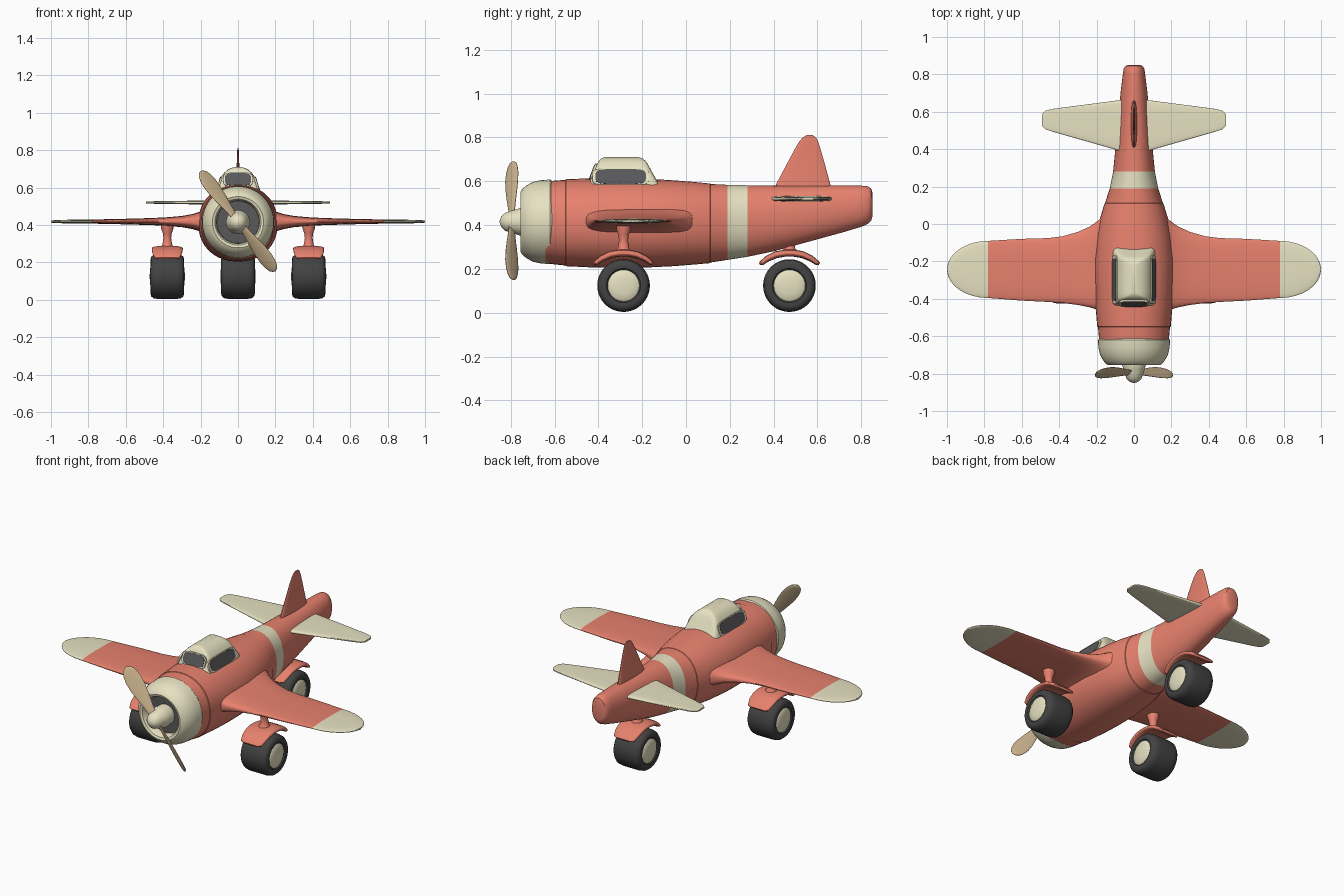
import bpy, bmesh, math
from mathutils import Vector as V

if "Cube" in bpy.data.objects:
    bpy.data.objects.remove(bpy.data.objects["Cube"])

def mat(name, c):
    m = bpy.data.materials.new(name)
    m.diffuse_color = (*c, 1)
    m.use_nodes = True
    m.node_tree.nodes["Principled BSDF"].inputs["Base Color"].default_value = m.diffuse_color
    return m

RED = mat("red_paint", (0.80, 0.22, 0.155))
CREAM = mat("cream_paint", (0.80, 0.76, 0.54))
RUBBER = mat("rubber", (0.055, 0.055, 0.055))
GLASS = mat("dark_glass", (0.10, 0.10, 0.105))
WOOD = mat("wood", (0.62, 0.47, 0.28))
X, Y, Z = V((1, 0, 0)), V((0, 1, 0)), V((0, 0, 1))

def ring(c, u, v, e=2, n=40):
    """Superellipse ring around c with half axes u and v."""
    f = lambda t: math.copysign(abs(t) ** (2 / e), t)
    c = V(c)
    return [c + u * f(math.cos(a)) + v * f(math.sin(a))
            for a in (2 * math.pi * (i + 0.5) / n for i in range(n))]

def loft(name, rings, mats, pick=None, mirror=False, angle=35):
    """Skin a list of rings, cap both ends, colour faces by their centre."""
    bm = bmesh.new()
    rows = [[bm.verts.new(p) for p in r] for r in rings]
    n = len(rows[0])
    for a, b in zip(rows, rows[1:]):
        for i in range(n):
            bm.faces.new((a[i], a[(i + 1) % n], b[(i + 1) % n], b[i]))
    bm.faces.new(rows[0])
    bm.faces.new(rows[-1])
    bmesh.ops.recalc_face_normals(bm, faces=bm.faces)
    for f in bm.faces:
        f.smooth = True
        if pick:
            f.material_index = pick(f.calc_center_median())
    me = bpy.data.meshes.new(name)
    bm.to_mesh(me)
    bm.free()
    me.set_sharp_from_angle(angle=math.radians(angle))
    for m in mats:
        me.materials.append(m)
    ob = bpy.data.objects.new(name, me)
    bpy.context.collection.objects.link(ob)
    if mirror:
        ob.modifiers.new("mirror", 'MIRROR')
    return ob

def turn(name, c, axis, profile, m, n=40):
    """Turned part: profile is (distance along axis, radius)."""
    u = Y if axis != Y else Z
    v = axis.cross(u)
    return loft(name, [ring(V(c) + axis * d, u * r, v * r, 2, n) for d, r in profile], [m])

# Fuselage: y, half width, bottom, top
body = [(-.64, .185, .225, .60), (-.55, .193, .215, .607), (-.548, .197, .212, .61), (-.42, .208, .206, .614),
        (-.30, .213, .204, .615), (-.18, .213, .206, .612), (-.06, .20, .212, .605), (.03, .182, .219, .598),
        (.11, .158, .226, .59), (.112, .155, .229, .588), (.19, .13, .241, .584), (.28, .112, .255, .582),
        (.40, .10, .28, .58), (.60, .082, .335, .58), (.72, .07, .368, .58), (.80, .06, .392, .58),
        (.83, .055, .405, .577), (.845, .045, .42, .567), (.85, .033, .438, .55)]
loft("fuselage", [ring((0, y, (b + t) / 2), X * w, Z * (t - b) / 2, 2.15, 48) for y, w, b, t in body],
     [RED, CREAM], lambda c: int(.19 < c.y < .28))

# Engine cowl, dark intake, spinner
nose = (0, 0, .415)
turn("cowl", nose, Y, [(-.60, .18), (-.62, .193), (-.66, .191), (-.70, .182), (-.73, .165), (-.748, .15),
                       (-.755, .137), (-.75, .123), (-.735, .115), (-.69, .113)], CREAM, 48)
turn("intake", nose, Y, [(-.68, .114), (-.70, .113)], GLASS)
turn("spinner", nose, Y, [(-.69, .06), (-.755, .064), (-.775, .057), (-.80, .05), (-.825, .041),
                          (-.842, .026), (-.85, .006)], CREAM)

# Propeller blades: distance from hub, half chord
for k, s in (("upper", 1), ("lower", -1)):
    d, p, a = V((-.6, 0, .8)) * s, V((.8, 0, .6)) * s, math.radians(38)
    chord = p * math.cos(a) + Y * math.sin(a)
    loft(k + "_propeller_blade",
         [ring(V((0, -.795, .42)) + d * r, chord * w, d.cross(chord) * min(.007, w / 3), 2, 20)
          for r, w in [(.03, .02), (.08, .026), (.14, .037), (.20, .046), (.25, .048),
                       (.29, .042), (.315, .032), (.328, .018), (.334, .004)]], [WOOD])

# Wings: x, leading edge, trailing edge, half thickness, squareness
wing = [(.12, -.475, .08, .075, 3.5), (.17, -.465, .04, .066, 3.5), (.20, -.457, .012, .054, 3.4),
        (.24, -.445, -.015, .041, 3.2), (.30, -.433, -.042, .030, 3), (.38, -.423, -.065, .023, 2.7),
        (.46, -.417, -.075, .019, 2.5), (.60, -.41, -.079, .015, 2.4), (.78, -.396, -.09, .011, 2.3)]
for i in range(1, 9):
    t = math.sin(i / 8.2 * math.pi / 2)
    k = math.sqrt(1 - t * t)
    wing.append((.78 + .22 * t, -.243 - .153 * k, -.243 + .153 * k, .005 + .006 * k, 2.3))
loft("wings", [ring((x, (a + b) / 2, .418), Y * (b - a) / 2, Z * h, e) for x, a, b, h, e in wing],
     [RED, CREAM], lambda c: int(c.x > .78), True)

# Tailplane
loft("tailplane", [ring((x, (a + b) / 2, .52), Y * (b - a) / 2, Z * h, 4) for x, a, b, h in
                   [(.0, .37, .675, .013), (.08, .392, .662, .012), (.44, .495, .615, .007),
                    (.475, .507, .605, .006), (.492, .525, .585, .005)]], [CREAM], None, True)

# Fin: z, front edge, back edge, half thickness
loft("fin", [ring((0, (a + b) / 2, z), Y * (b - a) / 2, X * h, 2.5) for z, a, b, h in
             [(.55, .395, .668, .018), (.59, .413, .658, .015), (.67, .455, .636, .009), (.75, .498, .613, .006),
              (.78, .516, .603, .005), (.80, .533, .593, .004), (.81, .55, .58, .003)]], [RED])

# Canopy: z, front, back, half width
loft("canopy", [ring((0, (a + b) / 2, z), X * w, Y * (b - a) / 2, 9, 64) for z, a, b, w in
                [(.55, -.45, -.11, .12), (.59, -.442, -.125, .113), (.62, -.43, -.142, .104), (.655, -.417, -.162, .09),
                 (.68, -.405, -.175, .073), (.695, -.396, -.187, .055), (.705, -.385, -.20, .035),
                 (.71, -.37, -.215, .012)]], [CREAM])

def pane(name, c, u, v, e, mirror=False):
    n = u.cross(v).normalized()
    if n.dot(V(c) - V((0, -.28, .6))) < 0:
        n.negate()
    for part, k, h, m in (("_frame", 1.13, .004, CREAM), ("_glass", 1, .006, GLASS)):
        loft(name + part, [ring(V(c) - n * .006, u * k, v * k, e), ring(V(c) + n * h, u * k, v * k, e)],
             [m], None, mirror)

pane("side_window", (.101, -.298, .62), Y * .115, V((-.011, 0, .034)), 4.5, True)
pane("windshield", (0, -.425, .642), X * .07, V((0, .013, .034)), 3.5)

# Landing gear: wheel, hub, fender and strut, three times
tyre = [(.08, .07), (.088, .078), (.090, .092), (.086, .106), (.074, .116), (.05, .12)]
hub = [(.082, .072), (.088, .062), (.092, .04), (.094, .01)]
arch = [(-.136, .222, .05, .006), (-.128, .226, .068, .011), (-.10, .247, .078, .014), (-.06, .265, .082, .016),
        (-.02, .272, .083, .016)]
arch += [(-y, z, w, h) for y, z, w, h in reversed(arch)]
for k, x, y in (("left", -.378, -.285), ("right", .378, -.285), ("tail", 0, .472)):
    c = (x, y, .124)
    both = lambda pr: [(-d, r) for d, r in reversed(pr)] + pr
    turn(k + "_tyre", c, X, both(tyre[::-1])[len(tyre):][::-1] and
         [(-d, r) for d, r in tyre] + tyre[::-1], RUBBER, 48)
    turn(k + "_hub", c, X, both(hub), CREAM)
    rings = []
    for dy, z, w, h in arch:
        slope = math.atan(-dy * 5.2) if abs(dy) < .11 else -math.copysign(.6, dy)
        slope = max(-.6, min(.6, slope))
        rings.append(ring((x, y + dy, z), X * w, V((0, -math.sin(slope), math.cos(slope))) * h, 3))
    loft(k + "_fender", rings, [RED])
    turn(k + "_strut", (x, y, 0), Z, [(.265, .04), (.285, .034), (.295, .026), (.33, .021), (.355, .024),
                                      (.38, .033), (.415, .034)], RED, 24)
